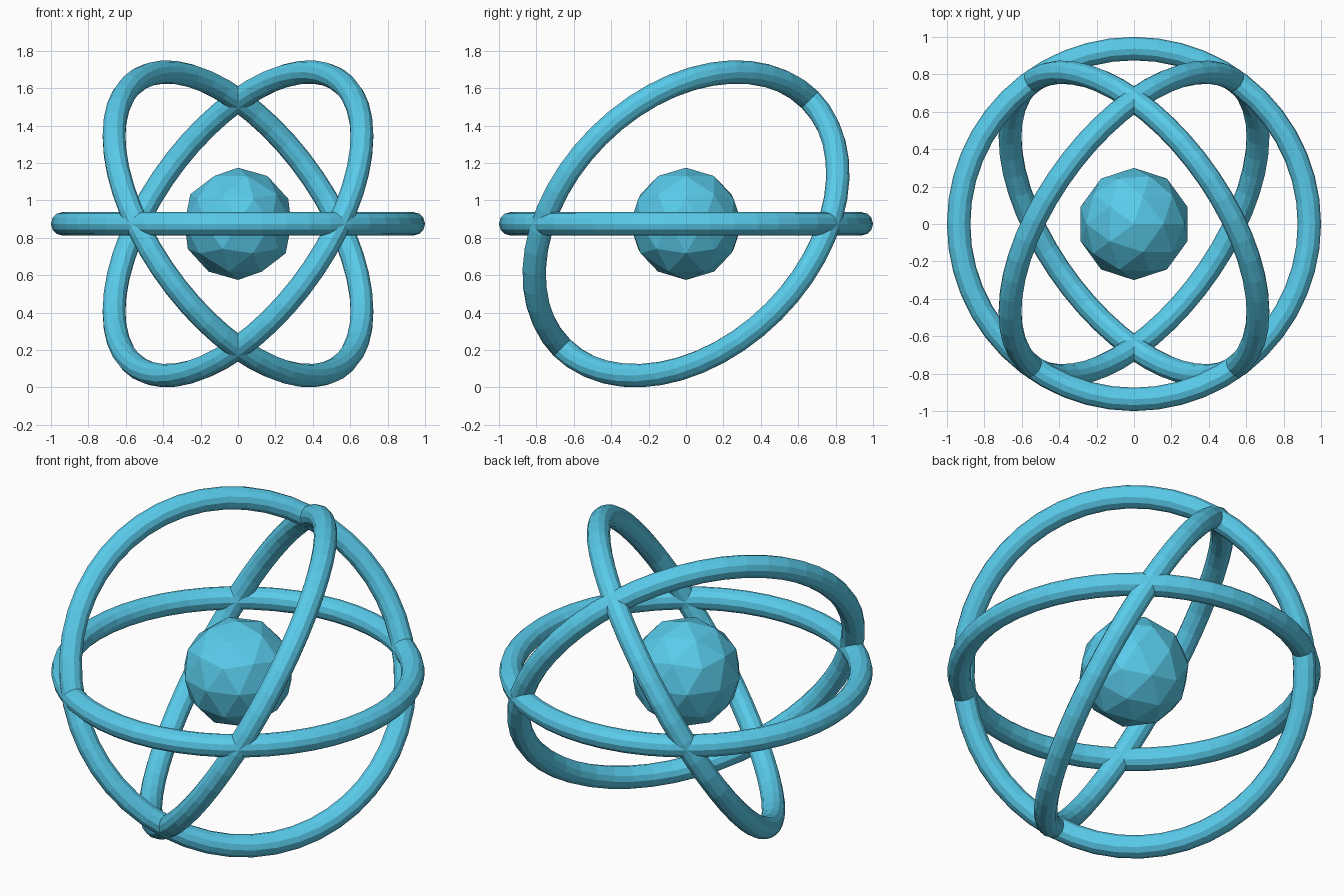
import bpy
from math import radians
from mathutils import Matrix

if "Cube" in bpy.data.objects:
    bpy.data.objects.remove(bpy.data.objects["Cube"])

CENTRE = (0, 0, 0.875)

# Faceted core
bpy.ops.mesh.primitive_ico_sphere_add(subdivisions=2, radius=0.3, location=CENTRE)
core = bpy.context.object
core.name = "core"

# Three crossing orbit rings: one level, two tilted and mirrored left to right
rings = []
for name, tilt_x, tilt_y in (("level_ring", 0, 0),
                             ("tilted_ring_right", 45, 45),
                             ("tilted_ring_left", 45, -45)):
    bpy.ops.mesh.primitive_torus_add(major_segments=48, minor_segments=12,
                                     major_radius=0.9375, minor_radius=0.0625)
    ring = bpy.context.object
    ring.name = name
    ring.matrix_world = (Matrix.Translation(CENTRE)
                         @ Matrix.Rotation(radians(tilt_x), 4, 'X')
                         @ Matrix.Rotation(radians(tilt_y), 4, 'Y'))
    rings.append(ring)

# Shared sky-blue material
blue = bpy.data.materials.new("sky_blue")
blue.diffuse_color = (0.1, 0.6, 0.83, 1)
blue.use_nodes = True
blue.node_tree.nodes["Principled BSDF"].inputs["Base Color"].default_value = blue.diffuse_color
for part in [core] + rings:
    part.data.materials.append(blue)
